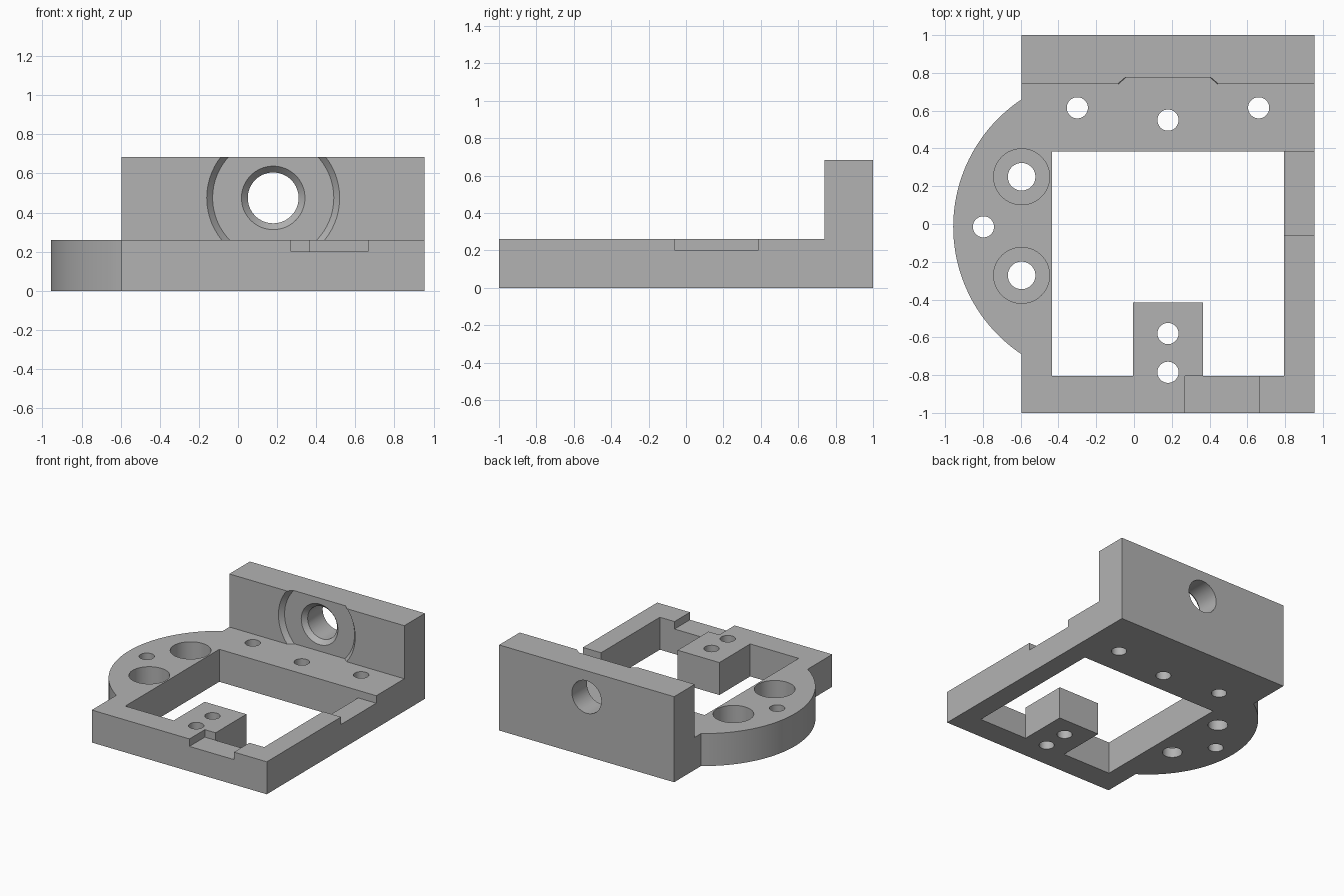
import bpy, bmesh, math
from mathutils import Matrix, Vector

if "Cube" in bpy.data.objects:
    bpy.data.objects.remove(bpy.data.objects["Cube"], do_unlink=True)

grey = bpy.data.materials.new("plain grey")
grey.use_nodes = True
colour = (0.45, 0.45, 0.45, 1)
grey.diffuse_color = colour
grey.node_tree.nodes["Principled BSDF"].inputs["Base Color"].default_value = colour

TOP, WALL_TOP = 0.26, 0.685
WALL_Y, POCKET_Y = 0.74, 0.775
BORE_X, BORE_Z = 0.18, 0.475


def finish(bm, name):
    bmesh.ops.recalc_face_normals(bm, faces=bm.faces)
    mesh = bpy.data.meshes.new(name)
    bm.to_mesh(mesh)
    bm.free()
    mesh.materials.append(grey)
    obj = bpy.data.objects.new(name, mesh)
    bpy.context.collection.objects.link(obj)
    return obj


def prism(name, outline, z0, z1):
    bm = bmesh.new()
    face = bm.faces.new([bm.verts.new((x, y, z0)) for x, y in outline])
    made = bmesh.ops.extrude_face_region(bm, geom=[face])["geom"]
    verts = [v for v in made if isinstance(v, bmesh.types.BMVert)]
    bmesh.ops.translate(bm, verts=verts, vec=(0, 0, z1 - z0))
    return finish(bm, name)


def box(name, x0, x1, y0, y1, z0, z1):
    return prism(name, [(x0, y0), (x1, y0), (x1, y1), (x0, y1)], z0, z1)


def cone(name, start, end, r0, r1, floor=None):
    """Round cutter between two points, optionally cut off below a height."""
    start, end = Vector(start), Vector(end)
    axis = end - start
    turn = axis.to_track_quat("Z", "Y").to_matrix().to_4x4()
    bm = bmesh.new()
    bmesh.ops.create_cone(bm, cap_ends=True, segments=64, radius1=r0, radius2=r1,
                          depth=axis.length,
                          matrix=Matrix.Translation((start + end) / 2) @ turn)
    if floor is not None:
        cut = bmesh.ops.bisect_plane(bm, geom=bm.verts[:] + bm.edges[:] + bm.faces[:],
                                     plane_co=(0, 0, floor), plane_no=(0, 0, 1),
                                     clear_inner=True)
        edges = [e for e in cut["geom_cut"] if isinstance(e, bmesh.types.BMEdge)]
        bmesh.ops.holes_fill(bm, edges=edges)
    return finish(bm, name)


def drill(x, y, radius, z0=-0.1):
    carve(cone("drill", (x, y, z0), (x, y, 0.4), radius, radius))


def carve(cutter):
    mod = bracket.modifiers.new("cut", "BOOLEAN")
    mod.operation, mod.solver, mod.object = "DIFFERENCE", "EXACT", cutter
    bpy.context.view_layer.objects.active = bracket
    bpy.ops.object.modifier_apply(modifier=mod.name)
    bpy.data.objects.remove(cutter, do_unlink=True)


# Full-height outline with the rounded lobe on one side
left, right = -0.595, 0.955
radius, cx, cy = 0.81, -0.147, -0.015
half = math.acos((cx - left) / radius)
arc = [math.pi - half + 2 * half * i / 48 for i in range(49)]
lobe = [(cx + radius * math.cos(a), cy + radius * math.sin(a)) for a in arc]
bracket = prism("bracket", [(left, -1), (right, -1), (right, 1), (left, 1)] + lobe,
                0, WALL_TOP)

# Clear the space in front of the rear wall
carve(box("clearance", -1.2, 1.2, -1.2, WALL_Y, TOP, 1))

# Window, leaving the mounting tab
carve(prism("window", [(-0.435, 0.385), (-0.435, -0.805), (-0.005, -0.805),
                       (-0.005, -0.415), (0.365, -0.415), (0.365, -0.805),
                       (0.795, -0.805), (0.795, 0.385)], -0.1, 0.4))

# Shallow notches in the front and side rails
carve(box("front_notch", 0.27, 0.665, -1.1, -0.805, 0.2, 0.4))
carve(box("side_notch", 0.7, 1.1, -0.06, 0.385, 0.2, 0.4))

# Screw holes
for x, y in [(-0.3, 0.615), (0.18, 0.55), (0.66, 0.615),
             (0.18, -0.58), (0.18, -0.785), (-0.797, -0.015)]:
    drill(x, y, 0.056)

# Counterbored holes in the lobe
for y in (0.25, -0.272):
    drill(left, y, 0.148, 0.08)
    drill(left, y, 0.073)


# Round pocket, chamfer and bore in the rear wall
def bore(y):
    return (BORE_X, y, BORE_Z)


carve(cone("pocket", bore(0.705), bore(POCKET_Y), 0.37, 0.31, floor=TOP))
carve(cone("chamfer", bore(0.74), bore(0.81), 0.195, 0.13))
carve(cone("bore", bore(0.7), bore(1.1), 0.13, 0.13))

bpy.ops.object.select_all(action="DESELECT")
bracket.select_set(True)
bpy.context.view_layer.objects.active = bracket
bpy.ops.object.shade_smooth_by_angle(angle=math.radians(30))
